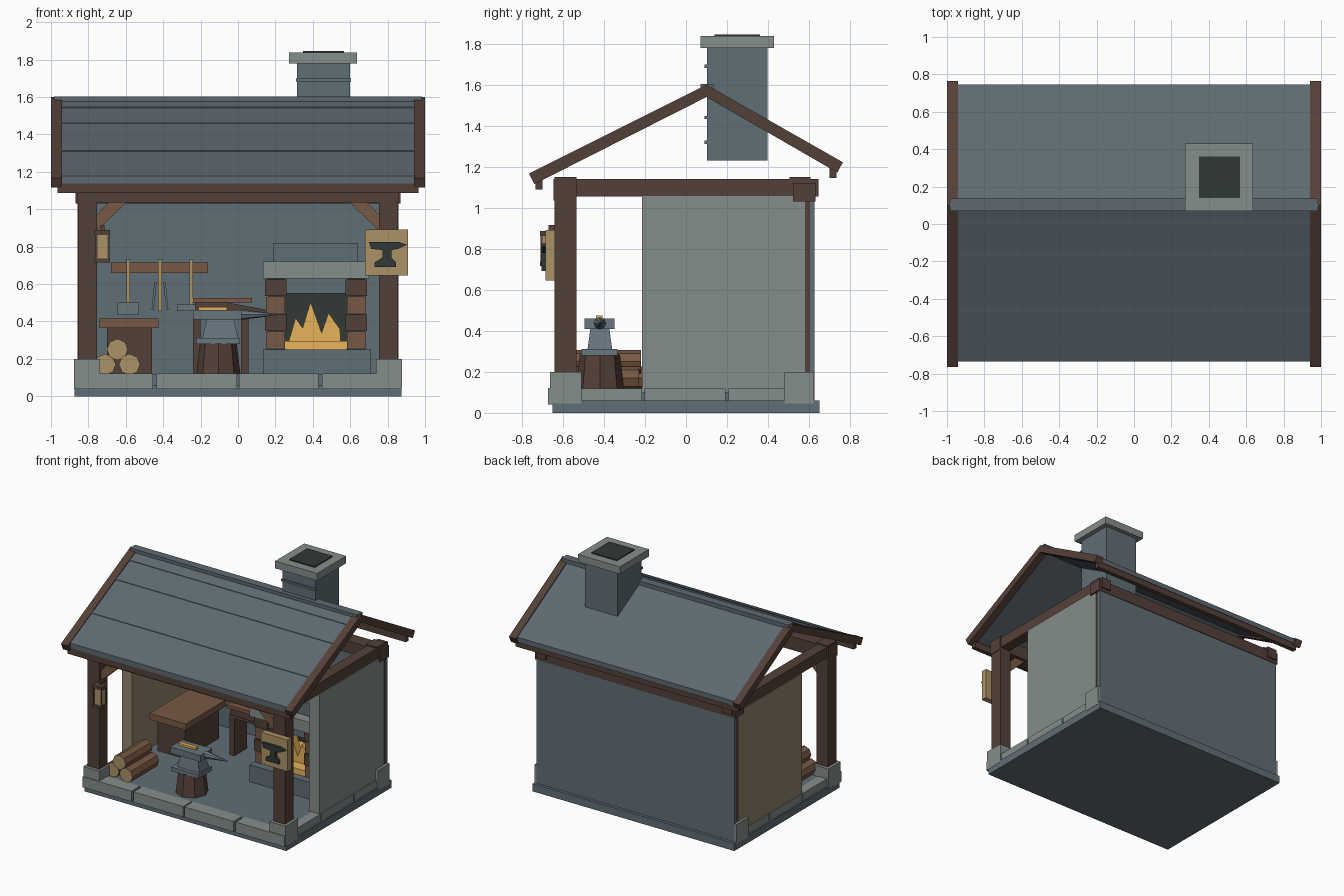
import bpy, bmesh, math
from mathutils import Matrix, Vector

if "Cube" in bpy.data.objects:
    bpy.data.objects.remove(bpy.data.objects["Cube"])


def material(name, r, g, b):
    m = bpy.data.materials.new(name)
    m.diffuse_color = [(c / 255 / 12.92 if c < 11 else ((c / 255 + .055) / 1.055) ** 2.4) for c in (r, g, b)] + [1]
    m.use_nodes = True
    m.node_tree.nodes["Principled BSDF"].inputs["Base Color"].default_value = m.diffuse_color
    return m


SLATE = material("roof slate", 93, 105, 113)
BLUE = material("blue stone", 95, 110, 118)
STONE = material("light stone", 132, 142, 139)
DARK = material("dark timber", 84, 64, 56)
WOOD = material("brown wood", 120, 89, 69)
TAN = material("pale wood", 172, 146, 103)
BLACK = material("soot black", 48, 56, 54)
FIRE = material("fire orange", 232, 180, 92)
PLASTER = material("plaster", 145, 134, 108)
STEEL = material("steel", 104, 118, 126)


def finish(name, bm, *mats):
    bmesh.ops.recalc_face_normals(bm, faces=bm.faces)
    me = bpy.data.meshes.new(name)
    bm.to_mesh(me)
    bm.free()
    for m in mats:
        me.materials.append(m)
    ob = bpy.data.objects.new(name, me)
    bpy.context.collection.objects.link(ob)
    return ob


def box(name, x0, x1, y0, y1, z0, z1, mat, top=1):
    """Box by limits; top scales the upper face to make a taper."""
    bm = bmesh.new()
    bmesh.ops.create_cube(bm, size=1)
    for v in bm.verts:
        k = top if v.co.z > 0 else 1
        v.co = ((x0 + x1) / 2 + v.co.x * k * (x1 - x0), (y0 + y1) / 2 + v.co.y * k * (y1 - y0),
                z1 if v.co.z > 0 else z0)
    return finish(name, bm, mat)


def prism(name, pts, a, b, mat, axis="y"):
    """Profile in xz extruded along y, or in yz extruded along x."""
    bm = bmesh.new()
    put = (lambda p, d: (p[0], d, p[1])) if axis == "y" else (lambda p, d: (d, p[0], p[1]))
    face = bm.faces.new([bm.verts.new(put(p, a)) for p in pts])
    ext = bmesh.ops.extrude_face_region(bm, geom=[face])["geom"]
    move = Vector((0, b - a, 0)) if axis == "y" else Vector((b - a, 0, 0))
    bmesh.ops.translate(bm, vec=move, verts=[v for v in ext if isinstance(v, bmesh.types.BMVert)])
    return finish(name, bm, mat)


def rod(name, p, q, r1, r2, mat, end=None, sides=8):
    """Round bar from p to q with optional end colour."""
    p, q = Vector(p), Vector(q)
    bm = bmesh.new()
    bmesh.ops.create_cone(bm, cap_ends=True, segments=sides, radius1=r1, radius2=r2, depth=(q - p).length)
    if end:
        for f in bm.faces:
            f.material_index = int(abs(f.normal.z) > .9)
    rot = (q - p).to_track_quat('Z', 'Y').to_matrix().to_4x4()
    bm.transform(Matrix.Translation((p + q) / 2) @ rot)
    return finish(name, bm, mat, *([end] if end else []))


def span(name, s, x0, x1, *rest, **kw):
    """Box mirrored to side s."""
    a, b = sorted((s * x0, s * x1))
    return box(name, a, b, *rest, **kw)


# foundation and floor
box("base_slab", -.875, .875, -.65, .65, 0, .06, BLUE)
box("floor", -.81, .81, -.58, .61, .05, .118, BLUE)
for x0, x1 in ((-.877, -.455), (-.435, -.005), (.005, .43), (.45, .873)):
    box("front_kerb_stone", x0, x1, -.672, -.565, .04, .122, STONE)

for s in (-1, 1):
    for y0, y1 in ((-.565, -.215), (-.203, .192), (.208, .5)):
        span("side_kerb_stone", s, .79, .865, y0, y1, .055, .12, STONE)
    # posts on stone feet
    span("front_post_foot", s, .738, .877, -.664, -.51, .045, .2, STONE)
    span("back_post_foot", s, .738, .877, .48, .625, .045, .2, STONE)
    span("front_post", s, .755, .855, -.64, -.535, .2, 1.15, DARK)
    span("back_post", s, .755, .853, .505, .607, .2, 1.15, DARK)
    # walls, beams and braces
    span("side_wall", s, .768, .857, -.215, .58, .1, 1.057, STONE if s > 0 else PLASTER)
    span("side_beam", s, .765, .85, -.643, .645, 1.055, 1.14, DARK)
    prism("knee_brace", [(s * x, z) for x, z in ((.76, .965), (.69, 1.037), (.595, 1.037), (.76, .88))],
          -.62, -.56, WOOD)
    # sloping gable boards
    a, b = s * .94, s * 1.0
    prism("front_gable_board", [(-.765, 1.167), (.1, 1.6), (.1, 1.54), (-.74, 1.115)], a, b, DARK, "x")
    prism("back_gable_board", [(.1, 1.6), (.765, 1.222), (.738, 1.172), (.1, 1.54)], a, b, DARK, "x")
box("back_wall", -.858, .858, .604, .627, .055, 1.06, BLUE)
box("front_beam", -.86, .86, -.646, -.535, 1.035, 1.14, DARK)
box("back_beam", -.868, .868, .522, .632, 1.03, 1.122, DARK)

# roof
prism("front_roof", [(-.735, 1.177), (.1, 1.592), (.1, 1.552), (-.735, 1.137)], -.945, .945, SLATE, "x")
prism("back_roof", [(.1, 1.592), (.745, 1.227), (.745, 1.187), (.1, 1.552)], -.945, .945, SLATE, "x")
box("front_fascia", -.965, .965, -.735, -.7, 1.088, 1.142, DARK)
box("back_fascia", -.965, .965, .7, .735, 1.145, 1.2, DARK)
for y in (-.47, -.17, .0):
    z = 1.592 - (.1 - y) * .497
    prism("slate_course", [(y, z - .01), (y, z + .004), (y + .03, z + .017), (y + .03, z)], -.94, .94, SLATE, "x")
prism("ridge_cap", [(.07, 1.575), (.07, 1.603), (.135, 1.603), (.135, 1.565)], -.985, .985, SLATE, "x")

# chimney
box("chimney", .315, .6, .103, .397, 1.23, 1.785, BLUE)
for z in (1.32, 1.44, 1.69):
    box("chimney_band", .31, .605, .09, .11, z - .008, z + .008, BLUE)
box("chimney_cap", .273, .637, .07, .43, 1.78, 1.837, STONE)
box("chimney_opening", .347, .567, .14, .362, 1.83, 1.845, BLACK)

# forge
box("forge_base", .135, .71, -.05, .6, .118, .25, BLUE)
for i in range(4):
    z, w = .255 + i * .094, .006 * (i % 2)
    for x0, x1 in ((.15, .252), (.582, .685)):
        box("forge_brick", x0 - w, x1 + w, .0 - w, .58, z, z + .088, WOOD if i % 2 == 0 else DARK)
for x in (.16, .59):
    box("brick_core", x, x + .085, .008, .58, .25, .63, BLACK)
box("firebox_back", .25, .585, .4, .58, .25, .63, BLACK)
box("forge_lintel", .25, .585, .01, .58, .55, .63, BLUE)
box("forge_mantel", .135, .7, -.05, .6, .63, .72, STONE)
box("forge_hood", .19, .64, .03, .6, .72, .82, BLUE)
box("ember_bed", .25, .583, .01, .4, .25, .295, FIRE)
prism("flames", [(.27, .29), (.308, .42), (.345, .365), (.388, .505), (.447, .34), (.484, .445), (.545, .36),
                 (.55, .29)], .1, .16, FIRE)

# bellows on a stand
for x in (-.24, .015):
    box("bellows_leg", x, x + .04, .24, .4, .118, .42, DARK)
box("bellows_rest", -.24, .055, .24, .4, .41, .44, DARK)
prism("bellows_body", [(-.23, .5), (-.05, .5), (.24, .445), (.24, .425), (-.23, .44)], .23, .41, DARK)
box("bellows_board", -.24, .075, .2, .44, .5, .525, WOOD)

# workbench
box("bench_top", -.74, -.425, -.04, .46, .365, .415, WOOD)
box("bench_body", -.7, -.46, 0, .42, .118, .37, DARK)

# anvil on a stump
rod("stump", (-.105, -.42, .118), (-.105, -.42, .285), .118, .098, DARK)
box("anvil_foot", -.225, .01, -.51, -.335, .28, .312, STEEL)
box("anvil_waist", -.19, 0, -.48, -.36, .312, .415, STEEL, top=.76)
box("anvil_face", -.24, .02, -.495, -.348, .41, .46, STEEL)
rod("anvil_horn", (.015, -.42, .437), (.2, -.42, .437), .03, .004, STEEL)
box("hot_ingot", -.21, -.06, -.44, -.408, .46, .476, FIRE)

# firewood
for x, z, y0 in ((-.71, .17, -.54), (-.58, .17, -.56), (-.645, .25, -.55)):
    rod("log", (x, y0, z), (x, y0 + .33, z), .057, .057, WOOD, TAN)

# tool rack
box("tool_rack", -.68, -.16, .56, .606, .66, .715, WOOD)
for x, z in ((-.587, .49), (-.417, .455), (-.25, .48)):
    box("tool_handle", x - .01, x + .01, .53, .56, z, .73, TAN)
box("hammer_head", -.645, -.53, .505, .585, .435, .5, STEEL)
box("chisel_head", -.325, -.19, .52, .57, .457, .49, STEEL)
for s in (-1, 1):
    prism("tongs_arm", [(-.417 + s * dx, z) for dx, z in ((.018, .61), (.03, .61), (.045, .46), (.033, .46))],
          .535, .555, STEEL)

# lantern
box("lantern_glass", -.756, -.694, -.705, -.645, .735, .865, TAN)
for z0, z1 in ((.715, .737), (.863, .888)):
    box("lantern_plate", -.767, -.684, -.712, -.638, z0, z1, DARK)
for x in (-.762, -.698):
    for y in (-.709, -.65):
        box("lantern_bar", x, x + .01, y, y + .01, .73, .87, DARK)
box("lantern_hook", -.735, -.715, -.67, -.635, .888, .915, DARK)

# hanging sign with an anvil shape
box("sign_board", .68, .91, -.685, -.638, .645, .892, TAN)
prism("sign_anvil", [(.7, .826), (.855, .826), (.903, .81), (.855, .788), (.82, .782), (.82, .742), (.845, .715),
                     (.845, .692), (.73, .692), (.73, .715), (.772, .742), (.772, .782), (.712, .788)],
      -.705, -.683, BLACK)
